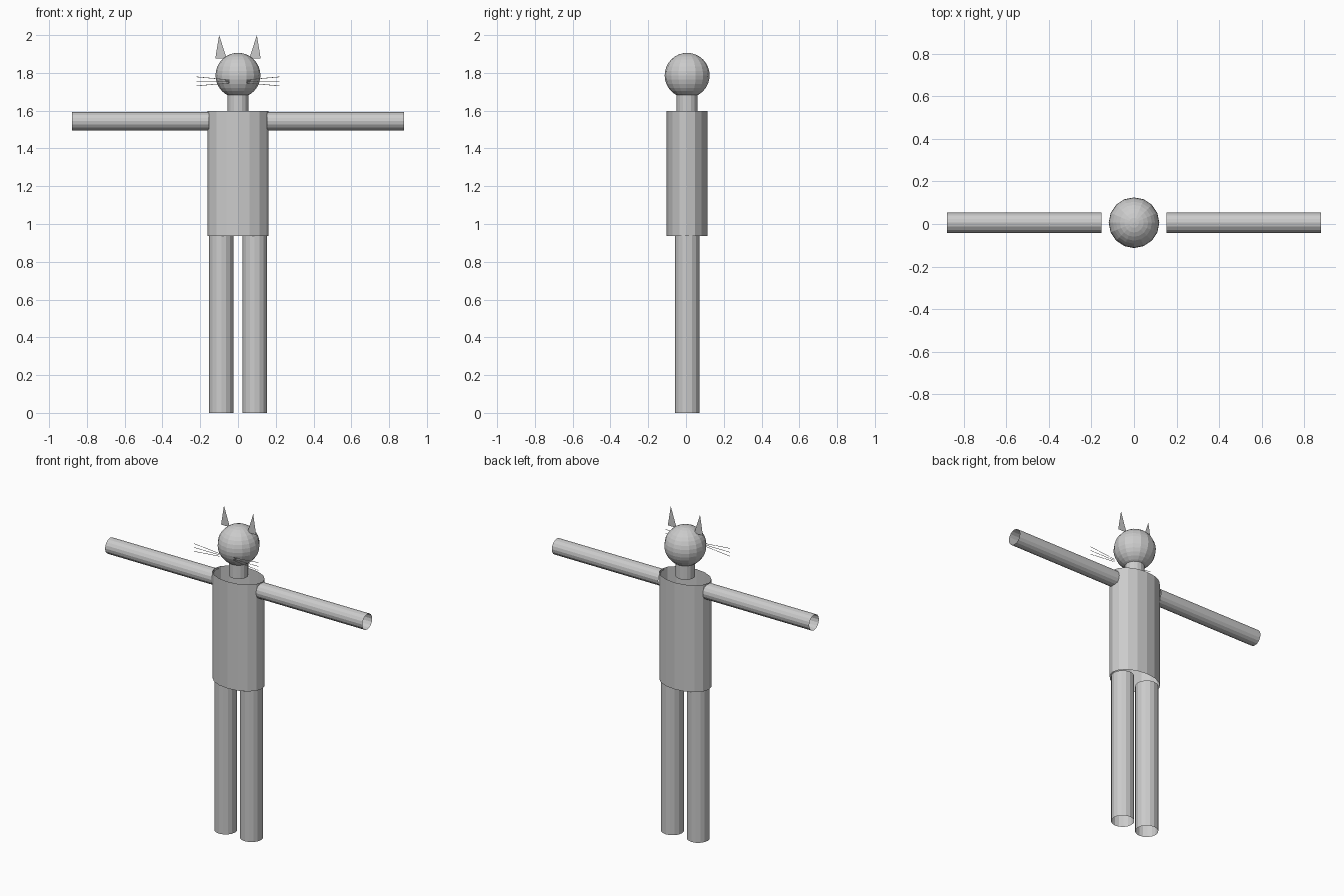
import bpy
import bmesh
from math import pi
from mathutils import Matrix, Vector

cube = bpy.data.objects.get("Cube")
if cube:
    bpy.data.objects.remove(cube)

grey = bpy.data.materials.new("plain_grey")
grey.use_nodes = True
colour = (0.6, 0.6, 0.6, 1)
grey.diffuse_color = colour
grey.node_tree.nodes["Principled BSDF"].inputs["Base Color"].default_value = colour

SIDES = 16
MID_Y = 0.006


def add_object(name, bm):
    mesh = bpy.data.meshes.new(name)
    bm.to_mesh(mesh)
    bm.free()
    mesh.materials.append(grey)
    obj = bpy.data.objects.new(name, mesh)
    bpy.context.collection.objects.link(obj)
    return obj


def tube(name, centre, radius_x, radius_y, length, turn=Matrix()):
    """Open-ended faceted tube, upright unless turned."""
    bm = bmesh.new()
    bmesh.ops.create_cone(bm, cap_ends=False, segments=SIDES,
                          radius1=1, radius2=1, depth=1)
    size = Matrix.Diagonal((radius_x, radius_y, length, 1))
    bm.transform(Matrix.Translation(centre) @ turn @ size)
    return add_object(name, bm)


def flat_shape(name, points):
    """Single flat upright face."""
    bm = bmesh.new()
    bm.faces.new([bm.verts.new(p) for p in points])
    return add_object(name, bm)


# Torso and neck
tube("torso", (0, MID_Y, 1.267), 0.162, 0.108, 0.66)
tube("neck", (0, MID_Y, 1.64), 0.055, 0.055, 0.085)

# Head
bm = bmesh.new()
bmesh.ops.create_uvsphere(bm, u_segments=SIDES, v_segments=SIDES, radius=0.119)
bm.transform(Matrix.Translation((0, MID_Y, 1.787)))
add_object("head", bm)

for side, s in (("left", 1), ("right", -1)):
    # Limbs
    tube(side + "_leg", (s * 0.088, MID_Y, 0.469), 0.065, 0.065, 0.938)
    tube(side + "_arm", (s * 0.516, MID_Y, 1.544), 0.048, 0.048, 0.727,
         Matrix.Rotation(pi / 2, 4, "Y"))

    # Flat pointed ear
    flat_shape(side + "_ear", [(s * x, MID_Y, z) for x, z in
                               ((0.06, 1.877), (0.12, 1.877), (0.1, 2.0))])

    # Whiskers fanning out from the muzzle
    for i, slope in enumerate((-1, 0, 1)):
        root = Vector((s * 0.045, -0.115, 1.755 + slope * 0.008))
        tip = Vector((s * 0.22, -0.115, 1.755 + slope * 0.024))
        half = Vector((0, 0, 0.0015))
        flat_shape(f"{side}_whisker_{i + 1}",
                   (root - half, tip - half, tip + half, root + half))
